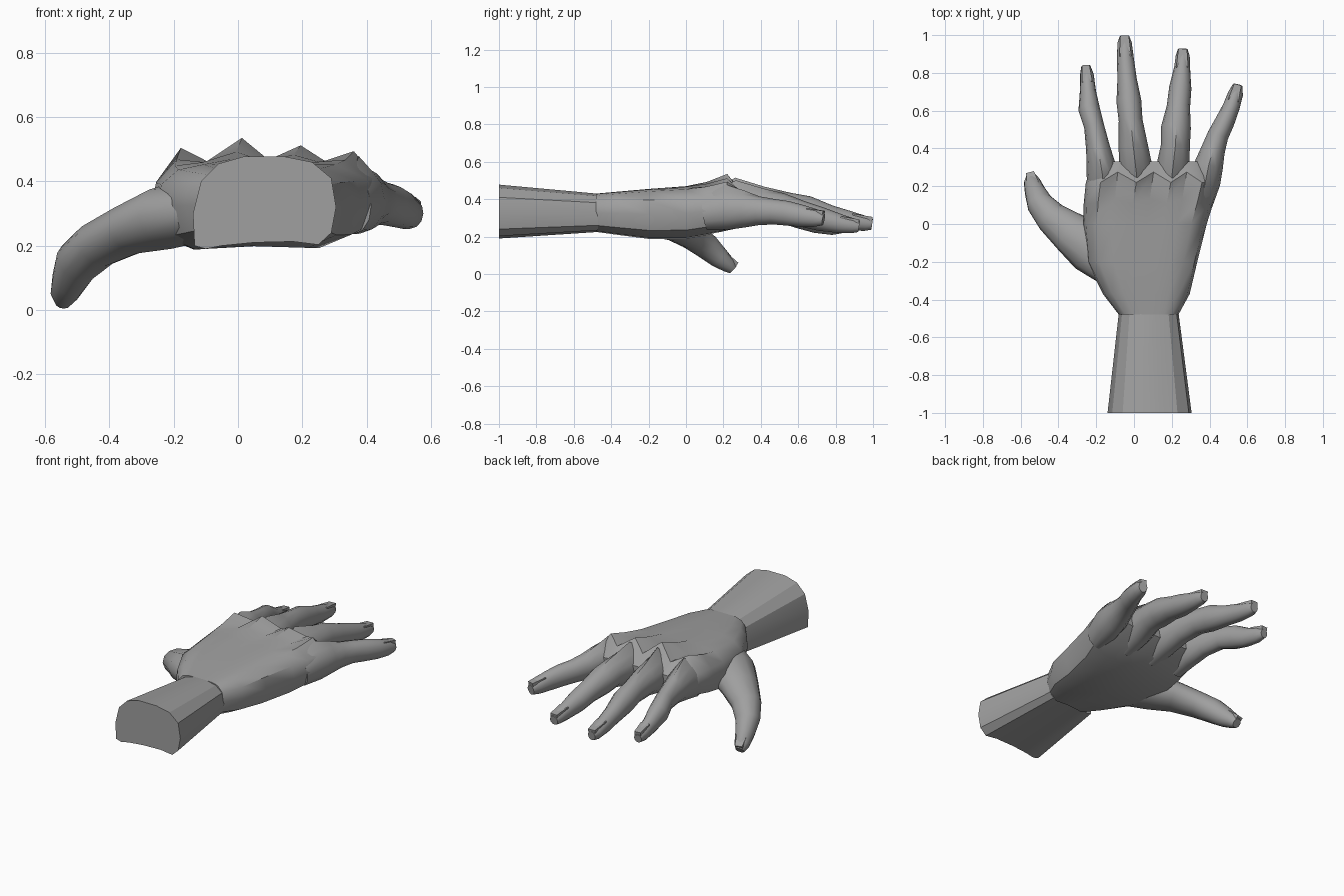
import bpy, bmesh, math
from mathutils import Vector

skin = bpy.data.materials.new("plain grey")
skin.diffuse_color = (0.35, 0.35, 0.35, 1)


def finish(bm, name, angle):
    bmesh.ops.recalc_face_normals(bm, faces=bm.faces)
    me = bpy.data.meshes.new(name)
    bm.to_mesh(me)
    bm.free()
    me.materials.append(skin)
    ob = bpy.data.objects.new(name, me)
    bpy.context.collection.objects.link(ob)
    bpy.ops.object.select_all(action='DESELECT')
    ob.select_set(True)
    bpy.context.view_layer.objects.active = ob
    bpy.ops.object.shade_smooth_by_angle(angle=math.radians(angle))
    return ob


def loft(name, rings, angle):
    """Skin a list of equal-length rings and cap both ends."""
    bm = bmesh.new()
    vs = [[bm.verts.new(p) for p in r] for r in rings]
    n = len(vs[0])
    for a, b in zip(vs, vs[1:]):
        for i in range(n):
            j = (i + 1) % n
            bm.faces.new((a[i], a[j], b[j], b[i]))
    bm.faces.new(vs[0])
    bm.faces.new(vs[-1])
    return finish(bm, name, angle)


def digit(name, path, nail_w, nail_len, sides=12):
    """path rows: x, y, z, half width, half height, knuckle peak."""
    pts = [Vector(p[:3]) for p in path]
    rings = []
    for i, (x, y, z, w, h, peak) in enumerate(path):
        t = (pts[min(i + 1, len(pts) - 1)] - pts[max(i - 1, 0)]).normalized()
        side = t.cross(Vector((0, 0, 1))).normalized()
        up = side.cross(t)
        ring = []
        for k in range(sides):
            a = 2 * math.pi * k / sides
            p = pts[i] + side * w * math.cos(a) + up * h * math.sin(a)
            if k == sides // 4:
                p.z += peak
            ring.append(p)
        rings.append(ring)
    loft(name, rings, 45)
    # fingernail: thin tapered slab lying on the last joint
    t = (pts[-1] - pts[-3]).normalized()
    side = t.cross(Vector((0, 0, 1))).normalized()
    up = side.cross(t)
    c = pts[-1] - t * (nail_len / 2 + .004) + up * (path[-2][4] * 0.72)
    bm = bmesh.new()
    bmesh.ops.create_cube(bm, size=1)
    for v in bm.verts:
        taper = 0.7 if v.co.y > 0 else 1
        v.co = (c + side * v.co.x * nail_w * taper + t * v.co.y * nail_len
                + up * v.co.z * 0.022)
    finish(bm, name + "_nail", 30)


# forearm: D-shaped section narrowing to the wrist
section = [(-.135, .2), (-.14, .3), (-.115, .4), (-.06, .455), (.02, .478),
           (.14, .478), (.23, .46), (.29, .41), (.305, .32), (.29, .24),
           (.25, .203), (.17, .213), (.05, .21), (-.05, .2), (-.1, .19)]
start = [(x, -1, z) for x, z in section]
wrist = [(.078 + (x - .083) * .71, -.47, .225 + (z - .19) * .71)
         for x, z in section]
loft("forearm", [start, wrist], 20)

# palm: (u, v) outline scaled to each station, knuckle ridges growing forward
outline = [(0, .5), (.02, .76), (.11, .93), (.24, .99), (.38, 1), (.51, 1),
           (.64, 1), (.76, .99), (.875, .95), (.975, .78), (1, .5), (.95, .17),
           (.8, .02), (.5, .04), (.2, 0), (.05, .15)]
ridge = {2: .06, 4: .075, 6: .052, 8: .045}
valley = (3, 5, 7)
# y, left, right, bottom, top, ridge amount
stations = [(-.48, -.08, .235, .225, .43, 0), (-.37, -.165, .295, .21, .44, 0),
            (-.2, -.25, .335, .188, .455, 0), (0, -.268, .385, .188, .462, .1),
            (.11, -.266, .42, .208, .462, .4), (.22, -.255, .448, .235, .46, 1),
            (.33, -.215, .40, .31, .40, 0)]
rings = []
for y, l, r, b, top, k in stations:
    ring = []
    for i, (u, v) in enumerate(outline):
        z = b + (top - b) * v + ridge.get(i, 0) * k
        ring.append((l + (r - l) * u, y + (.055 * k if i in valley else 0), z))
    rings.append(ring)
loft("palm", rings, 38)

# fingers and thumb
digit("index_finger", [
    (-.16, .15, .325, .078, .105, 0), (-.168, .27, .355, .084, .108, .035),
    (-.19, .4, .353, .064, .08, .005), (-.212, .52, .338, .053, .066, 0),
    (-.238, .61, .312, .057, .069, 0), (-.244, .7, .274, .043, .056, 0),
    (-.25, .79, .252, .037, .044, 0), (-.255, .836, .243, .024, .026, 0)],
    .056, .09)
digit("middle_finger", [
    (.015, .15, .325, .08, .105, 0), (.012, .28, .358, .09, .109, .05),
    (-.005, .42, .37, .077, .087, .01), (-.018, .55, .36, .063, .075, 0),
    (-.027, .65, .34, .066, .077, 0), (-.037, .77, .308, .051, .06, 0),
    (-.045, .87, .286, .045, .052, 0), (-.05, .96, .27, .038, .04, 0),
    (-.05, .995, .265, .025, .028, 0)], .064, .11)
digit("ring_finger", [
    (.2, .15, .325, .08, .105, 0), (.203, .28, .355, .09, .107, .04),
    (.22, .42, .36, .076, .085, .01), (.222, .51, .35, .079, .083, 0),
    (.235, .62, .322, .062, .069, 0), (.245, .72, .294, .059, .064, 0),
    (.255, .83, .268, .042, .05, 0), (.258, .89, .258, .037, .04, 0),
    (.258, .925, .252, .026, .028, 0)], .064, .1)
digit("little_finger", [
    (.355, .1, .325, .06, .09, 0), (.377, .22, .343, .08, .106, .03),
    (.395, .31, .342, .077, .094, .01), (.418, .39, .338, .064, .077, 0),
    (.445, .47, .333, .056, .068, 0), (.48, .54, .325, .052, .066, 0),
    (.515, .62, .311, .045, .059, 0), (.538, .69, .3, .04, .048, 0),
    (.549, .735, .292, .026, .032, 0)], .056, .09)
digit("thumb", [
    (-.08, -.26, .31, .1, .09, 0), (-.22, -.128, .289, .14, .1, 0),
    (-.335, -.046, .252, .112, .08, 0), (-.438, .035, .202, .086, .073, 0),
    (-.5, .11, .148, .07, .071, 0), (-.525, .175, .09, .055, .058, 0),
    (-.54, .225, .05, .044, .043, 0), (-.545, .252, .025, .026, .028, 0)],
    .062, .08)
